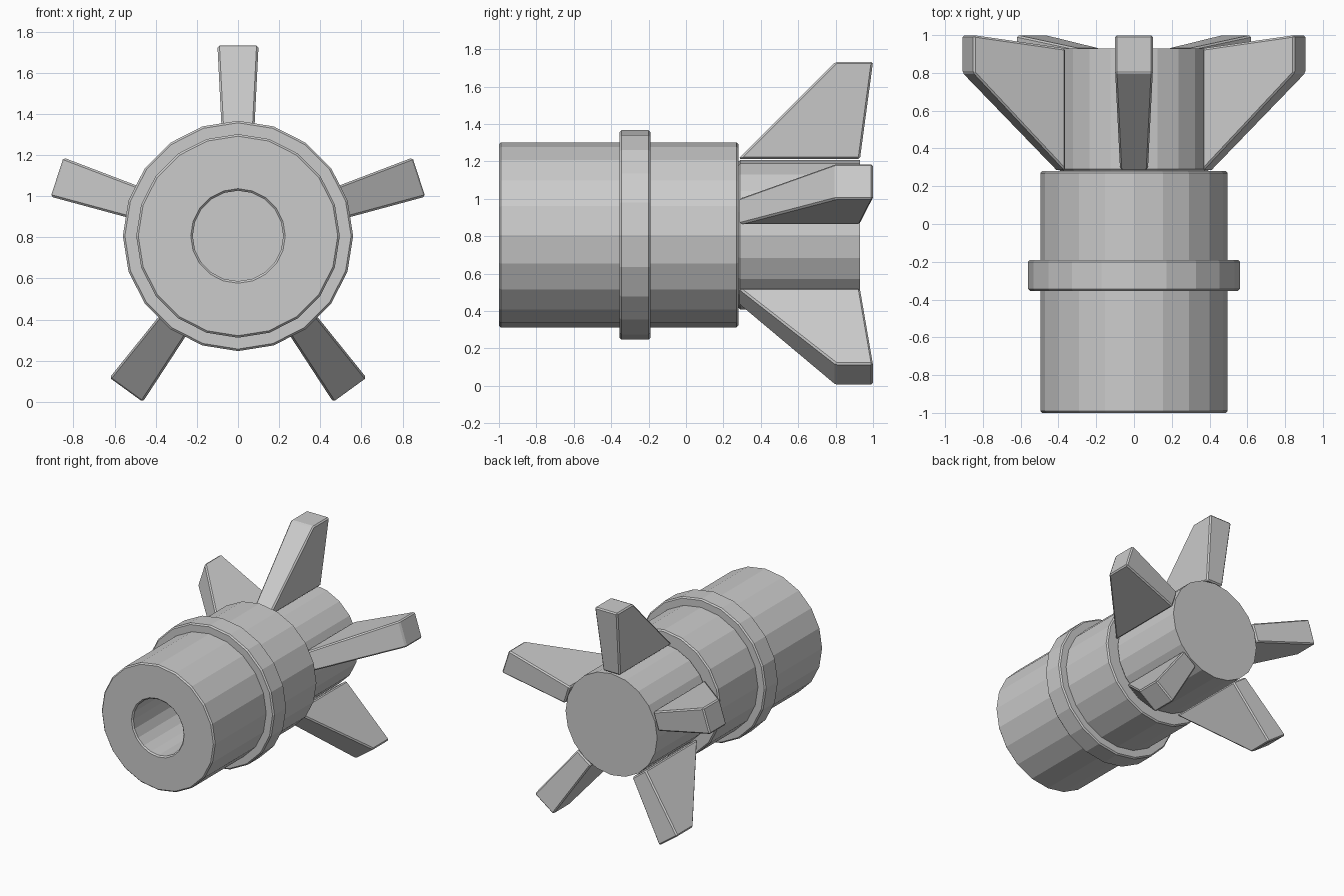
import bpy, bmesh
from math import sin, cos, pi, radians

if "Cube" in bpy.data.objects:
    bpy.data.objects.remove(bpy.data.objects["Cube"])

CZ = 0.807      # height of the main axis
SIDES = 20
CH = 0.01       # small chamfer


def finish(name, bm):
    bmesh.ops.recalc_face_normals(bm, faces=bm.faces)
    me = bpy.data.meshes.new(name)
    bm.to_mesh(me)
    bm.free()
    ob = bpy.data.objects.new(name, me)
    bpy.context.collection.objects.link(ob)
    ob.location.z = CZ
    return ob


def lathe(name, profile, closed):
    """Turn a (y, radius) profile around the y axis; cap the ends if open."""
    bm = bmesh.new()
    rings = []
    for y, r in profile:
        rings.append([bm.verts.new((r * cos(2 * pi * i / SIDES), y, r * sin(2 * pi * i / SIDES)))
                      for i in range(SIDES)])
    n = len(rings)
    for k in range(n if closed else n - 1):
        a, b = rings[k], rings[(k + 1) % n]
        for i in range(SIDES):
            j = (i + 1) % SIDES
            bm.faces.new((a[i], a[j], b[j], b[i]))
    if not closed:
        bm.faces.new(rings[0])
        bm.faces.new(rings[-1])
    return finish(name, bm)


def tube(name, y0, y1, ro, ri):
    """Hollow cylinder with chamfered rims."""
    c = CH
    return lathe(name, [(y0, ri + c), (y0, ro - c), (y0 + c, ro), (y1 - c, ro), (y1, ro - c),
                        (y1, ri + c), (y1 - c, ri), (y0 + c, ri)], True)


# main body with bore, and raised collar
tube("body", -1.0, 0.28, 0.495, 0.22)
tube("collar", -0.355, -0.19, 0.56, 0.48)

# rear core
lathe("rear_core", [(0.28, 0.39), (0.29, 0.40), (0.93, 0.40)], False)

# five tapered, swept fins
FIN = [(0.28, 0.405, 0.074), (0.80, 0.925, 0.10), (1.0, 0.925, 0.10), (0.93, 0.405, 0.074)]
for k in range(5):
    bm = bmesh.new()
    left = [bm.verts.new((-w, y, r)) for y, r, w in FIN]
    right = [bm.verts.new((w, y, r)) for y, r, w in FIN]
    bm.faces.new(left)
    bm.faces.new(right)
    for i in range(4):
        j = (i + 1) % 4
        bm.faces.new((left[i], left[j], right[j], right[i]))
    ob = finish(f"fin_{k + 1}", bm)
    ob.rotation_euler.y = radians(72 * k)
    bev = ob.modifiers.new("bevel", 'BEVEL')
    bev.width = CH
    bev.segments = 1
    bev.limit_method = 'NONE'
